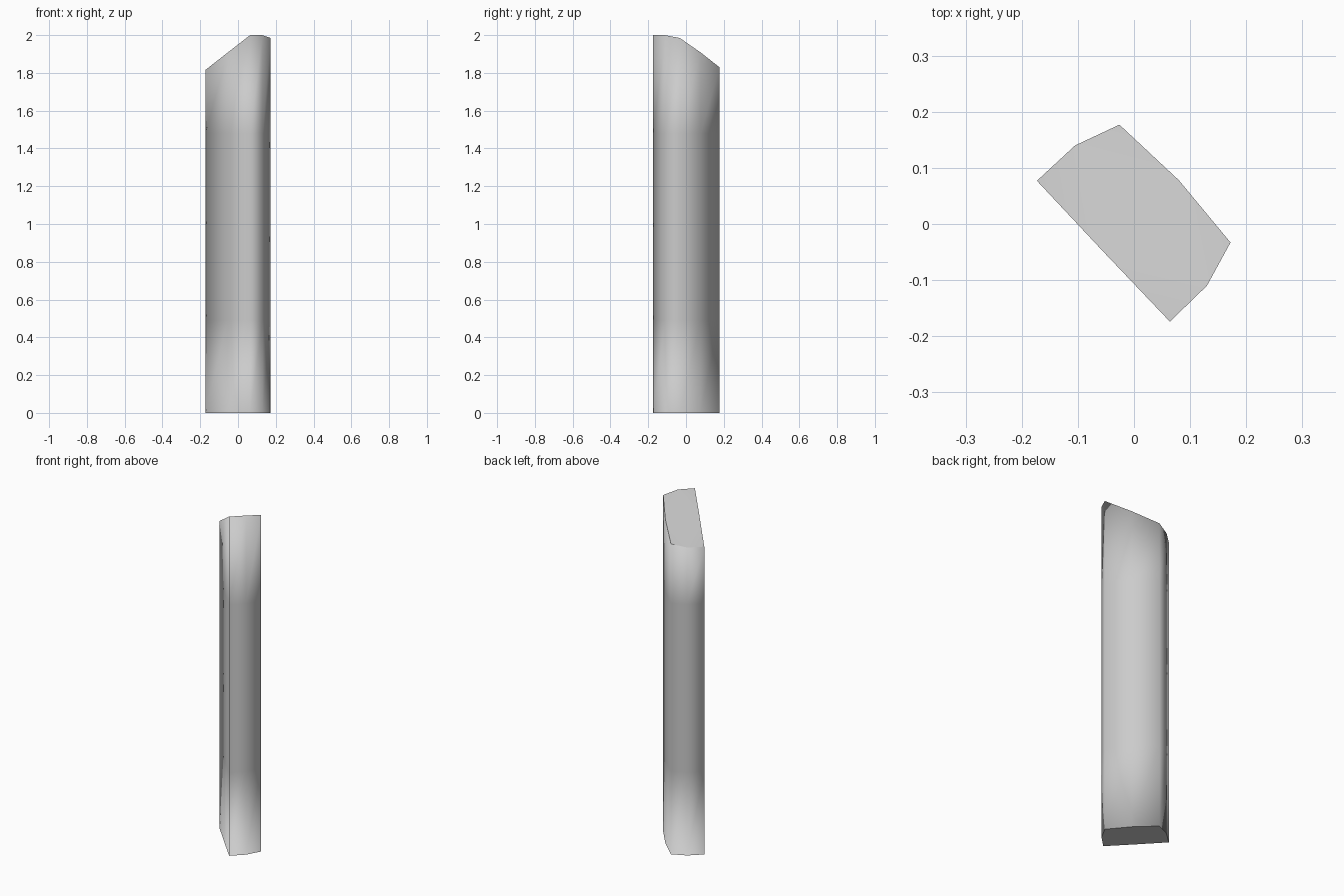
import bpy, bmesh

if "Cube" in bpy.data.objects:
    bpy.data.objects.remove(bpy.data.objects["Cube"])

# Cross-section of the block, anticlockwise seen from above
outline = [(-0.173, 0.077), (-0.055, -0.049), (0.064, -0.174), (0.130, -0.110),
           (0.172, -0.033), (0.080, 0.078), (-0.026, 0.177), (-0.105, 0.140)]
levels = [0.0, 0.49, 0.98, 1.48]


def slanted_top(x, y):
    # Height of the sloping cut across the top
    return min(2.0, 2.0 - 0.536 * (0.1705 - (0.687 * x - 0.727 * y)))


# Column walls: straight rings, ending in the slanted ring
bm = bmesh.new()
rings = [[bm.verts.new((x, y, z)) for x, y in outline] for z in levels]
rings.append([bm.verts.new((x, y, slanted_top(x, y))) for x, y in outline])
n = len(outline)
for low, high in zip(rings, rings[1:]):
    for i in range(n):
        j = (i + 1) % n
        bm.faces.new((low[i], low[j], high[j], high[i]))

# End caps, with a narrow border so the rims shade softly
caps = [bm.faces.new(rings[-1]), bm.faces.new(rings[0][::-1])]
bmesh.ops.inset_individual(bm, faces=caps, thickness=0.015)
bmesh.ops.recalc_face_normals(bm, faces=bm.faces)
for face in bm.faces:
    face.smooth = True

mesh = bpy.data.meshes.new("slanted_post")
bm.to_mesh(mesh)
bm.free()
post = bpy.data.objects.new("slanted_post", mesh)
bpy.context.collection.objects.link(post)
